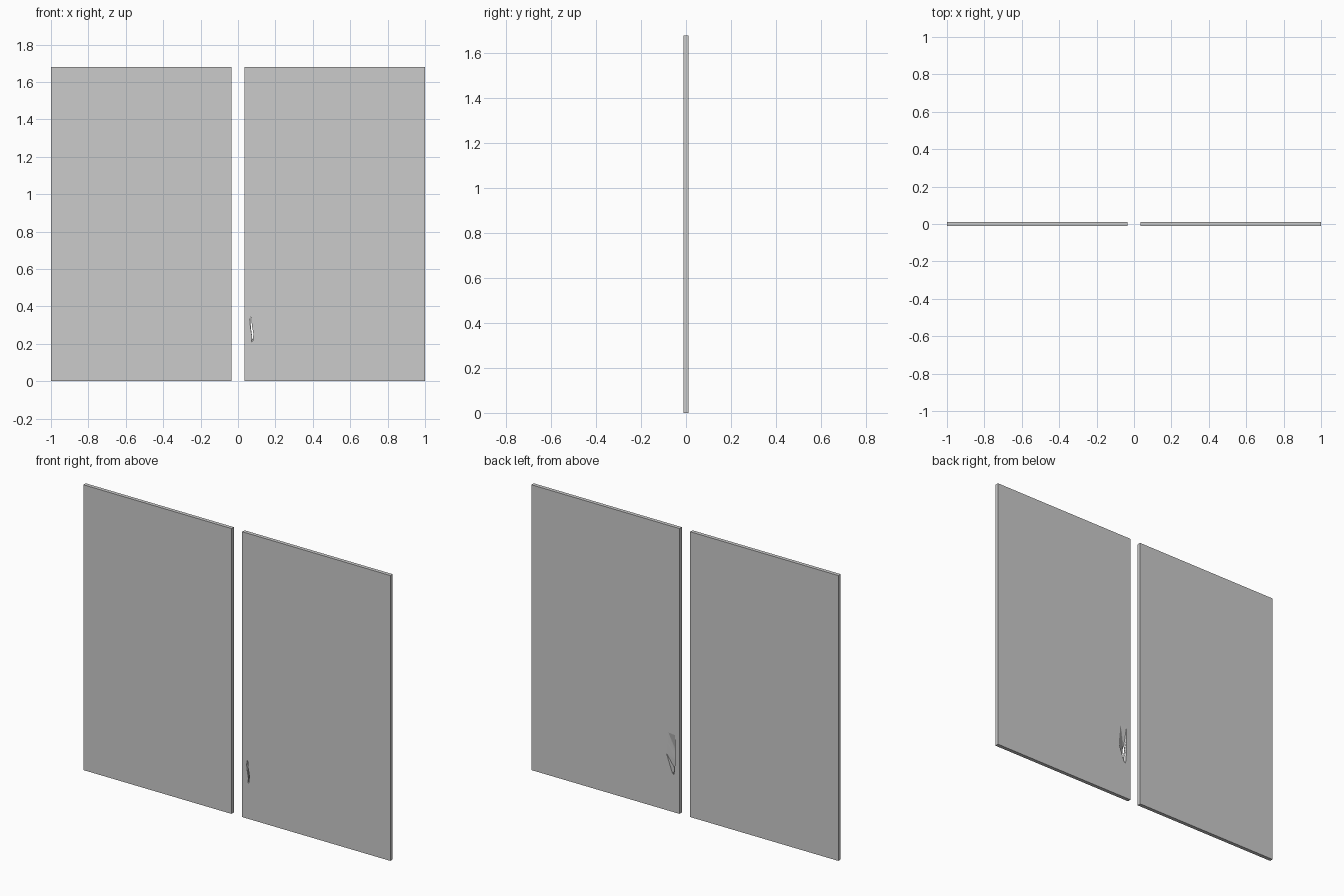
import bpy, bmesh

if "Cube" in bpy.data.objects:
    bpy.data.objects.remove(bpy.data.objects["Cube"])

GAP, HALF_W, HEIGHT, T = 0.035, 1.0, 1.68, 0.011


def finish(bm, name):
    bmesh.ops.recalc_face_normals(bm, faces=bm.faces)
    me = bpy.data.meshes.new(name)
    bm.to_mesh(me)
    bm.free()
    ob = bpy.data.objects.new(name, me)
    bpy.context.collection.objects.link(ob)
    return ob


def panel(name, x0, x1):
    bm = bmesh.new()
    bmesh.ops.create_cube(bm, size=1)
    for v in bm.verts:
        v.co.x = (x0 + x1) / 2 + v.co.x * (x1 - x0)
        v.co.y *= 2 * T
        v.co.z = (v.co.z + 0.5) * HEIGHT
    return finish(bm, name)


def loft(name, front, back):
    # straight-sided tunnel through the panel, overshooting both faces slightly
    bm = bmesh.new()
    e = 0.02
    rings = []
    for t in (-e, 1 + e):
        rings.append([bm.verts.new((a[0] + (b[0] - a[0]) * t, -T + 2 * T * t,
                                    a[1] + (b[1] - a[1]) * t))
                      for a, b in zip(front, back)])
    n = len(front)
    for ring in rings:
        bm.faces.new(ring)
    for i in range(n):
        j = (i + 1) % n
        tri = [rings[0][i], rings[0][j], rings[1][j], rings[1][i]]
        bm.faces.new(tri[:3])
        bm.faces.new([tri[0], tri[2], tri[3]])
    return finish(bm, name)


# Two glass-like panes
left = panel("left_pane", -HALF_W, -GAP)
right = panel("right_pane", GAP, HALF_W)

# Jagged crack: narrow on the front, widening to a chip on the back
front = [(.066, .345), (.072, .335), (.074, .30), (.083, .25), (.080, .235),
         (.081, .215), (.073, .21), (.075, .24), (.070, .265), (.064, .31)]
back = [(.064, .455), (.107, .460), (.113, .40), (.120, .335), (.102, .285),
        (.082, .230), (.071, .222), (.066, .26), (.064, .32), (.063, .39)]
cutter = loft("chip_cutter", front, back)

mod = right.modifiers.new("chip", 'BOOLEAN')
mod.operation = 'DIFFERENCE'
mod.solver = 'EXACT'
mod.object = cutter
bpy.context.view_layer.objects.active = right
right.select_set(True)
bpy.ops.object.modifier_apply(modifier=mod.name)
bpy.data.objects.remove(cutter)
